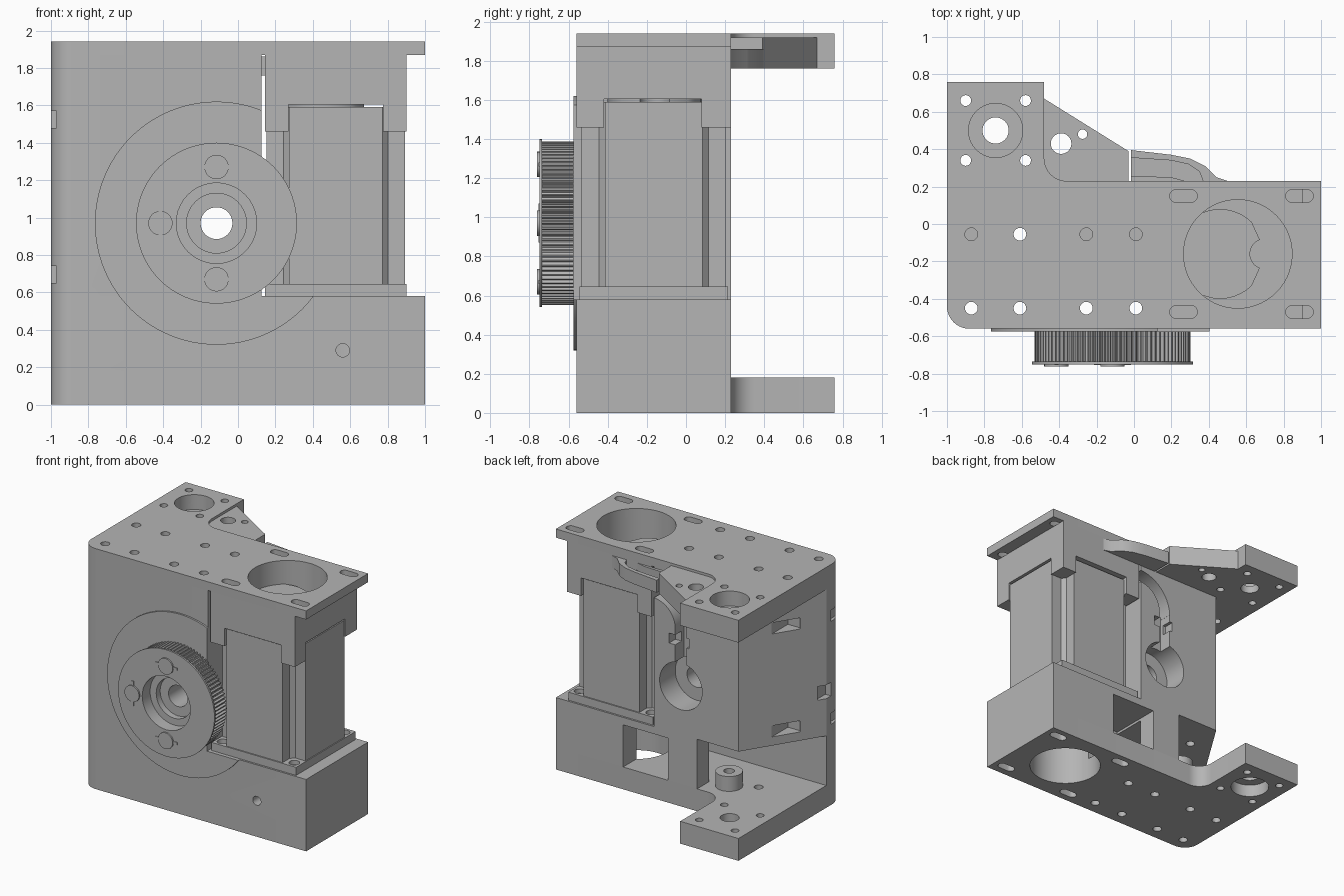
import bpy, bmesh, math
from mathutils import Vector

old = bpy.data.objects.get("Cube")
if old:
    bpy.data.objects.remove(old, do_unlink=True)

grey = bpy.data.materials.new("machined grey")
grey.use_nodes = True
grey.diffuse_color = (0.46, 0.46, 0.46, 1)
grey.node_tree.nodes["Principled BSDF"].inputs["Base Color"].default_value = (0.46, 0.46, 0.46, 1)


def prism(name, pts, a, b, axis="z"):
    """Extrude a 2D outline from a to b along an axis."""
    place = {"z": lambda u, v: Vector((u, v, a)),
             "y": lambda u, v: Vector((u, a, v)),
             "x": lambda u, v: Vector((a, u, v))}[axis]
    step = {"z": Vector((0, 0, b - a)), "y": Vector((0, b - a, 0)), "x": Vector((b - a, 0, 0))}[axis]
    bm = bmesh.new()
    face = bm.faces.new([bm.verts.new(place(u, v)) for u, v in pts])
    res = bmesh.ops.extrude_face_region(bm, geom=[face])
    bmesh.ops.translate(bm, vec=step, verts=[g for g in res["geom"] if isinstance(g, bmesh.types.BMVert)])
    bmesh.ops.recalc_face_normals(bm, faces=bm.faces)
    mesh = bpy.data.meshes.new(name)
    bm.to_mesh(mesh)
    bm.free()
    mesh.materials.append(grey)
    ob = bpy.data.objects.new(name, mesh)
    bpy.context.collection.objects.link(ob)
    return ob


def rect(x0, x1, y0, y1):
    return [(x0, y0), (x1, y0), (x1, y1), (x0, y1)]


def arc(cx, cy, r, start, end, n=10):
    angles = [math.radians(start + (end - start) * i / n) for i in range(n + 1)]
    return [(cx + r * math.cos(t), cy + r * math.sin(t)) for t in angles]


def circle(cx, cy, r, n=40):
    return arc(cx, cy, r, 0, 360, n)[:-1]


def slot(cx, cy, half, r):
    return arc(cx + half, cy, r, -90, 90) + arc(cx - half, cy, r, 90, 270)


def cut(targets, pts, a, b, axis="z"):
    """Subtract an extruded outline from each target."""
    tool = prism("cutter", pts, a, b, axis)
    tool.hide_render = True
    for ob in targets:
        mod = ob.modifiers.new("cut", "BOOLEAN")
        mod.operation, mod.solver, mod.object = "DIFFERENCE", "EXACT", tool
        bpy.ops.object.select_all(action="DESELECT")
        bpy.context.view_layer.objects.active = ob
        ob.select_set(True)
        bpy.ops.object.modifier_apply(modifier=mod.name)
    bpy.data.objects.remove(tool, do_unlink=True)


FRONT, BACK, REAR = -0.56, 0.23, 0.76
HX, HZ = -0.115, 0.97
corner = arc(-0.88, -0.44, 0.12, 180, 270)

# Plates, base and main wall
outline = corner + [(1, FRONT), (1, BACK)] + arc(-0.36, 0.35, 0.12, 270, 180) + [(-0.48, REAR), (-1, REAR)]
base_plate = prism("base_plate", outline, 0, 0.18)
base_block = prism("base_block", corner + [(1, FRONT), (1, BACK), (-1, BACK)], 0.18, 0.58)
main_wall = prism("main_wall", corner + [(0.125, FRONT), (0.125, BACK), (-0.63, BACK), (-1, -0.36)], 0.58, 1.87)
top_plate = prism("top_plate", outline, 1.87, 1.94)
rear_lug = prism("rear_lug", rect(-1, -0.48, -0.36, REAR), 1.76, 1.87)

# Hollows in the base
cut([base_block], rect(-1.1, -0.26, -0.36, 0.3), 0.17, 0.59)
cut([base_block], rect(0, 0.4, -0.2, 0.3), 0.17, 0.52)
cut([base_block], rect(-0.3, 0.05, -0.36, 0.08), 0.17, 0.5)
boss = prism("base_boss", circle(-0.42, 0.05, 0.1), 0.18, 0.3)
cut([boss], circle(-0.42, 0.05, 0.04), 0.22, 0.4)

# Wedge beside the rear lug
wedge = prism("wedge_bracket", [(-0.48, BACK), (-0.03, BACK), (-0.03, 0.39), (-0.48, 0.67)], 1.76, 1.92)
cut([wedge], circle(-0.39, 0.43, 0.055), 1.7, 2)
cut([wedge], circle(-0.275, 0.48, 0.025), 1.7, 2)

# Curved air duct with an open trough
duct = prism("air_duct", [(-0.015, BACK), (-0.015, 0.395), (0.2, 0.37), (0.3, 0.35),
                          (0.38, 0.31), (0.44, 0.25), (0.5, BACK)], 1.76, 1.86)
cut([duct], [(-0.1, 0.26), (-0.1, 0.36), (0.2, 0.34), (0.29, 0.32), (0.35, 0.28), (0.38, 0.2), (0.2, 0.25)], 1.8, 1.9)

# Motor housing, notched for the motor
housing = prism("motor_housing", rect(0.145, 0.9, FRONT, BACK), 1.46, 1.87)
cut([housing], rect(0.27, 0.775, -0.7, 0.4), 1.4, 1.605)
cut([housing], rect(0, 1.1, -0.42, 0.08), 1.4, 1.605)

# Motor with recessed corners and foot flange
quarter = [(0.37, 0.25), (0.28, 0.25), (0.25, 0.28), (0.25, 0.37)]
signs = [(1, 1), (-1, 1), (-1, -1), (1, -1)]
profile = []
for sx, sy in signs:
    pts = quarter if sx * sy > 0 else quarter[::-1]
    profile += [(0.522 + sx * x, -0.165 + sy * y) for x, y in pts]
motor = prism("motor_body", profile, 0.58, 1.59)
flange = prism("motor_flange", rect(0.145, 0.9, -0.545, 0.215), 0.58, 0.645)
for sx, sy in signs:
    x, y = 0.522 + sx * 0.32, -0.165 + sy * 0.32
    cut([flange], circle(x, y, 0.04, 20), 0.61, 0.7)

# Motor openings in top and bottom
cut([top_plate, housing], circle(0.555, -0.16, 0.29, 56), 1.65, 2)
cut([base_plate, base_block], circle(0.555, -0.16, 0.27, 56), -0.1, 0.45)
motor_cap = prism("motor_cap", arc(0.46, -0.16, 0.24, 45, 315, 30) + arc(0.7, -0.16, 0.08, 250, 110), 1.59, 1.75)

# Screw holes and adjusting slots through the plates
for x in (-0.87, -0.61, -0.255, 0.01):
    cut([top_plate, main_wall, base_block, base_plate], circle(x, -0.45, 0.034, 20), -0.1, 2)
    cut([top_plate, main_wall, rear_lug], circle(x, -0.055, 0.034, 20), 1.5, 2)
    cut([base_plate], circle(x, -0.055, 0.034, 20), -0.1, 0.1 if x != -0.61 else 0.3)
cut([main_wall], circle(-0.61, -0.055, 0.034, 20), 0.5, 2)
for x in (0.265, 0.885):
    for y in (0.15, -0.47):
        cut([top_plate], slot(x, y, 0.04, 0.034), 1.8, 2)
        cut([base_plate], slot(x, y, 0.04, 0.034), -0.1, 0.12)

# Bearing seat and screw holes in both lugs
for x in (-0.9, -0.58):
    for y in (0.34, 0.66):
        cut([top_plate, rear_lug, base_plate], circle(x, y, 0.029, 20), -0.1, 2)
cut([top_plate, rear_lug, base_plate], circle(-0.74, 0.5, 0.07), -0.1, 2)
cut([top_plate, rear_lug], circle(-0.74, 0.5, 0.145), 1.82, 2)
cut([base_plate], circle(-0.74, 0.5, 0.145), -0.1, 0.1)

# Nut slots in the slanted and left walls
for z in (0.695, 1.525):
    cut([main_wall], rect(-0.89, -0.77, -0.2, 0.1), z - 0.045, z + 0.045)
    cut([main_wall], rect(-1.1, -0.97, -0.53, -0.42), z - 0.045, z + 0.045)
cut([main_wall], rect(-1.1, -0.95, -0.42, -0.3), 0.88, 0.99)

# Shaft bore, rear recess and curved rear channel
cut([main_wall], circle(HX, HZ, 0.085), -1, 1, "y")
cut([main_wall], circle(HX, HZ, 0.19), 0.03, 0.4, "y")
cut([main_wall], rect(HX - 0.05, HX + 0.05, 1.1, 1.43), 0.12, 0.4, "y")
cut([main_wall], arc(0.135, 1.42, 0.3, 90, 180) + arc(0.135, 1.42, 0.2, 180, 90), 0.12, 0.4, "y")
cut([main_wall], rect(-0.19, -0.01, 1.29, 1.37), 0.15, 0.4, "y")
cut([base_block], circle(0.56, 0.29, 0.036, 24), -0.7, -0.3, "y")

# Raised disc behind the pulley
disc = prism("backing_disc", circle(HX, HZ, 0.65, 96), -0.575, FRONT, "y")
cut([disc], rect(0.125, 1, 0.58, 2), -0.7, 0, "y")
cut([disc], circle(HX, HZ, 0.085), -0.7, 0, "y")

# Toothed pulley and its flange
TEETH = 90
teeth = []
for i in range(TEETH * 4):
    r = 0.418 if i % 4 < 2 else 0.4
    t = math.tau * i / (TEETH * 4)
    teeth.append((HX + r * math.cos(t), HZ + r * math.sin(t)))
pulley = prism("pulley_teeth", teeth, -0.735, -0.575, "y")
rim = prism("pulley_rim", circle(HX, HZ, 0.43, 96), -0.75, -0.735, "y")
cut([pulley, rim], circle(HX, HZ, 0.215), -0.9, -0.65, "y")
cut([pulley], circle(HX, HZ, 0.16), -0.9, -0.6, "y")
cut([pulley], circle(HX, HZ, 0.085), -0.9, -0.4, "y")

# Pulley screws with small side tabs
for dx, dz in ((0, 0.3), (0, -0.3), (-0.3, 0)):
    x, z = HX + dx, HZ + dz
    prism("pulley_screw", circle(x, z, 0.065, 28), -0.762, -0.74, "y")
    w, h = (0.1, 0.01) if dx == 0 else (0.01, 0.1)
    prism("screw_tab", rect(x - w, x + w, z - h, z + h), -0.754, -0.745, "y")

# Smooth round surfaces, keep hard edges
bpy.ops.object.select_all(action="DESELECT")
for ob in bpy.context.scene.objects:
    if ob.type == "MESH" and grey.name in ob.data.materials:
        ob.select_set(True)
        bpy.context.view_layer.objects.active = ob
bpy.ops.object.shade_smooth_by_angle(angle=math.radians(30))
